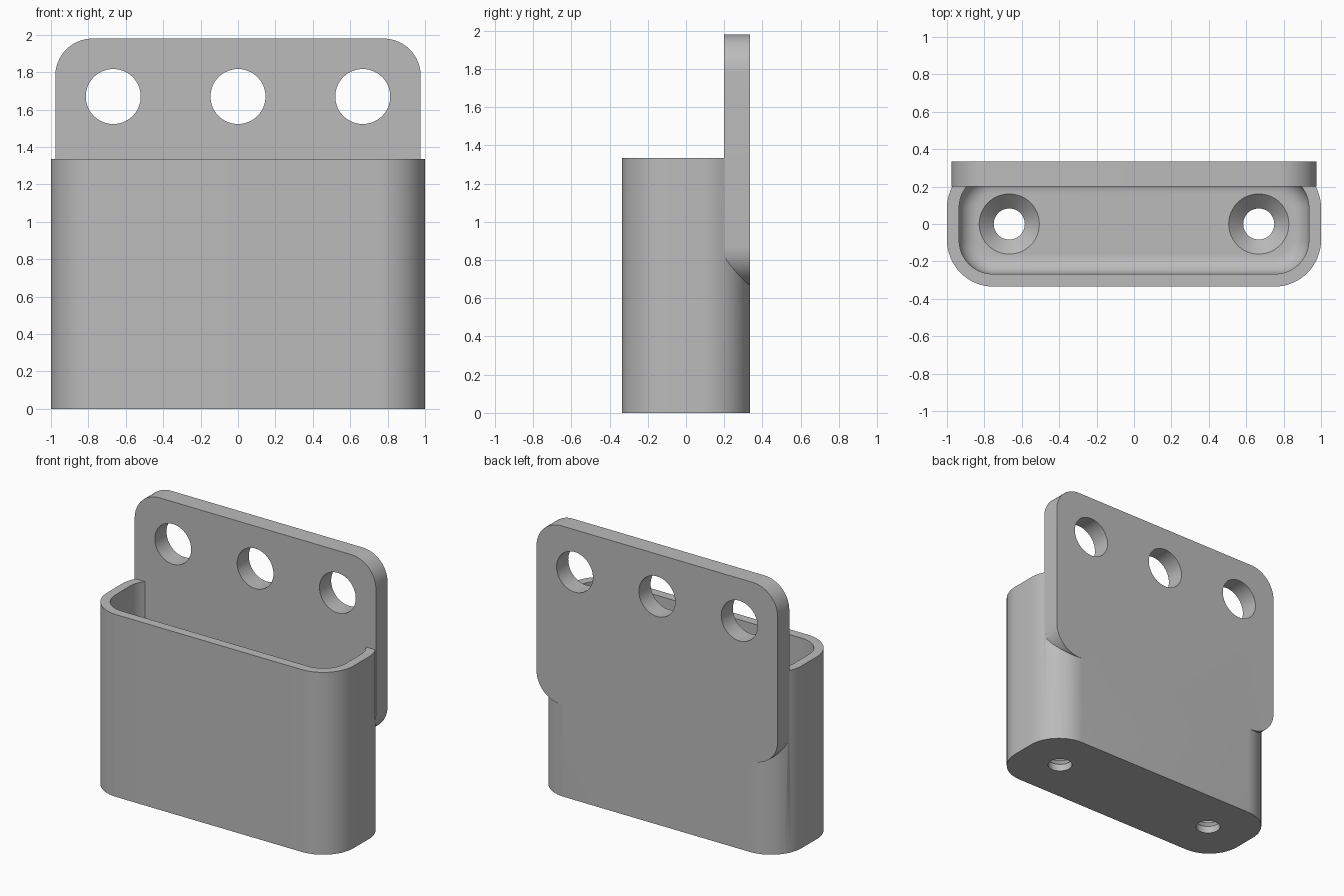
import bpy, bmesh
from math import pi, sin, cos, radians

cube = bpy.data.objects.get("Cube")
if cube:
    bpy.data.objects.remove(cube, do_unlink=True)

grey = bpy.data.materials.new("plain grey")
grey.use_nodes = True
colour = (0.5, 0.5, 0.5, 1)
grey.diffuse_color = colour
grey.node_tree.nodes["Principled BSDF"].inputs["Base Color"].default_value = colour


def finish(name, bm):
    bmesh.ops.recalc_face_normals(bm, faces=bm.faces)
    mesh = bpy.data.meshes.new(name)
    bm.to_mesh(mesh)
    bm.free()
    mesh.materials.append(grey)
    obj = bpy.data.objects.new(name, mesh)
    bpy.context.collection.objects.link(obj)
    return obj


def rounded_outline(half_w, half_h, r, steps=16):
    points = []
    for q, (sx, sy) in enumerate([(1, 1), (-1, 1), (-1, -1), (1, -1)]):
        for i in range(steps + 1):
            a = (q + i / steps) * pi / 2
            points.append((sx * (half_w - r) + r * cos(a), sy * (half_h - r) + r * sin(a)))
    return points


def prism(name, outline, place, direction, bottom_round=0):
    """Extrude a flat outline; optionally round the edge of its first face."""
    bm = bmesh.new()
    face = bm.faces.new([bm.verts.new(place(u, v)) for u, v in outline])
    rim = list(face.edges)
    new = bmesh.ops.extrude_face_region(bm, geom=[face], use_keep_orig=True)["geom"]
    bmesh.ops.translate(bm, vec=direction, verts=[g for g in new if isinstance(g, bmesh.types.BMVert)])
    bmesh.ops.recalc_face_normals(bm, faces=bm.faces)
    if bottom_round:
        bmesh.ops.bevel(bm, geom=rim, offset=bottom_round, segments=8, profile=0.5, affect='EDGES')
    return finish(name, bm)


def lathe(name, profile, x, sides=48):
    """Solid of revolution about a vertical axis at x."""
    bm = bmesh.new()
    rings = [[bm.verts.new((x + r * cos(2 * pi * i / sides), r * sin(2 * pi * i / sides), z))
              for i in range(sides)] for r, z in profile]
    for low, high in zip(rings, rings[1:]):
        for i in range(sides):
            j = (i + 1) % sides
            bm.faces.new((low[i], low[j], high[j], high[i]))
    bm.faces.new(rings[0])
    bm.faces.new(rings[-1])
    return finish(name, bm)


def combine(target, tool, operation):
    mod = target.modifiers.new("combine", 'BOOLEAN')
    mod.operation = operation
    mod.solver = 'EXACT'
    mod.object = tool
    bpy.context.view_layer.objects.active = target
    bpy.ops.object.modifier_apply(modifier=mod.name)
    bpy.data.objects.remove(tool, do_unlink=True)


# Open-topped box with a rounded inside floor edge
FLOOR = 0.13
holder = prism("holder_box", rounded_outline(1, 0.335, 0.25), lambda u, v: (u, v, 0), (0, 0, 1.335))
cavity = prism("cavity_cutter", rounded_outline(0.935, 0.267, 0.18),
               lambda u, v: (u, v, FLOOR), (0, 0, 1.5), 0.1)
combine(holder, cavity, 'DIFFERENCE')

# Countersunk screw holes in the floor
for x in (-0.667, 0.667):
    screw = lathe("screw_cutter", [(0.083, -0.1), (0.083, 0.052), (0.161, FLOOR), (0.161, FLOOR + 0.1)], x)
    combine(holder, screw, 'DIFFERENCE')

# Back plate with three round holes
plate = prism("back_plate", rounded_outline(0.977, 0.655, 0.2),
              lambda u, v: (u, 0.2, 1.325 + v), (0, 0.135, 0))
for x in (-0.667, 0, 0.667):
    circle = [(x + 0.147 * cos(radians(a)), 1.67 + 0.147 * sin(radians(a))) for a in range(0, 360, 6)]
    hole = prism("hole_cutter", circle, lambda u, v: (u, 0, v), (0, 0.6, 0))
    combine(plate, hole, 'DIFFERENCE')
combine(holder, plate, 'UNION')

# Smooth curves, sharp edges
bpy.ops.object.select_all(action='DESELECT')
holder.select_set(True)
bpy.context.view_layer.objects.active = holder
bpy.ops.object.shade_smooth_by_angle(angle=radians(30))
